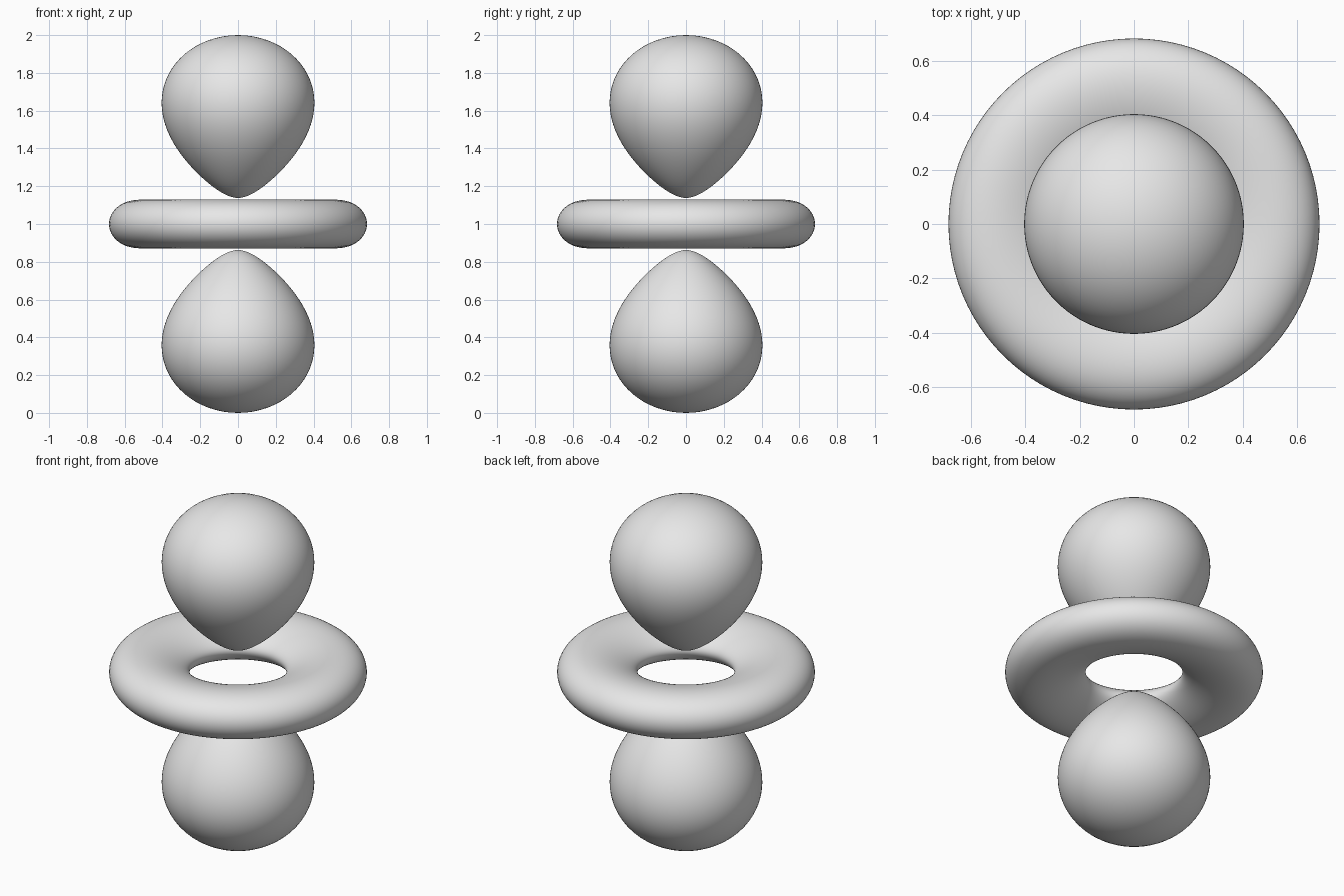
import bpy, bmesh
from math import exp, sqrt, cos, pi
from mathutils import Vector

if "Cube" in bpy.data.objects:
    bpy.data.objects.remove(bpy.data.objects["Cube"])

# Contour r^2 * (3cos^2 - 1) * exp(-K r) = +-LEVEL, revolved about z
K = 4.592
LEVEL = 2 * exp(-K)
CENTRE = Vector((0, 0, 1))
SEGMENTS = 96

grey = bpy.data.materials.new("light grey")
grey.use_nodes = True
colour = (0.8, 0.8, 0.8, 1)
grey.diffuse_color = colour
grey.node_tree.nodes["Principled BSDF"].inputs["Base Color"].default_value = colour


def root(weight, low, high):
    """Radius between low and high where the contour meets an axis."""
    def f(r):
        return weight * r * r * exp(-K * r) - LEVEL
    rising = f(high) > 0
    for _ in range(50):
        mid = (low + high) / 2
        if (f(mid) > 0) == rising:
            high = mid
        else:
            low = mid
    return (low + high) / 2


def half_profile(weight, sign, steps):
    """Points (x, z) along the contour, packed closely at both ends."""
    near, far = root(weight, 0.01, 2 / K), root(weight, 2 / K, 1.2)
    points = []
    for i in range(steps + 1):
        r = near + (far - near) * (1 - cos(pi * i / steps)) / 2
        c2 = (1 + sign * LEVEL * exp(K * r) / r ** 2) / 3
        c2 = min(max(c2, 0), 1)
        points.append((r * sqrt(1 - c2), r * sqrt(c2)))
    # End points lie exactly on the axis or on the mid plane
    for i, r in ((0, near), (-1, far)):
        points[i] = (0, r) if sign > 0 else (r, 0)
    return points


def lathe(name, profile, closed=False):
    bm = bmesh.new()
    verts = [bm.verts.new((x, 0, z)) for x, z in profile]
    pairs = list(zip(verts, verts[1:]))
    if closed:
        pairs.append((verts[-1], verts[0]))
    edges = [bm.edges.new(p) for p in pairs]
    bmesh.ops.spin(bm, geom=verts + edges, cent=(0, 0, 0), axis=(0, 0, 1),
                   angle=2 * pi, steps=SEGMENTS, use_duplicate=False)
    bmesh.ops.remove_doubles(bm, verts=bm.verts, dist=0.0001)
    bmesh.ops.recalc_face_normals(bm, faces=bm.faces)
    for face in bm.faces:
        face.smooth = True
    mesh = bpy.data.meshes.new(name)
    bm.to_mesh(mesh)
    bm.free()
    mesh.materials.append(grey)
    obj = bpy.data.objects.new(name, mesh)
    obj.location = CENTRE
    bpy.context.collection.objects.link(obj)


# Teardrop lobes above and below
lobe = half_profile(2, 1, 48)
lathe("upper_lobe", lobe)
lathe("lower_lobe", [(x, -z) for x, z in lobe])

# Ring around the middle
arc = half_profile(1, -1, 32)
lathe("middle_ring", arc + [(x, -z) for x, z in arc[-2:0:-1]], closed=True)
